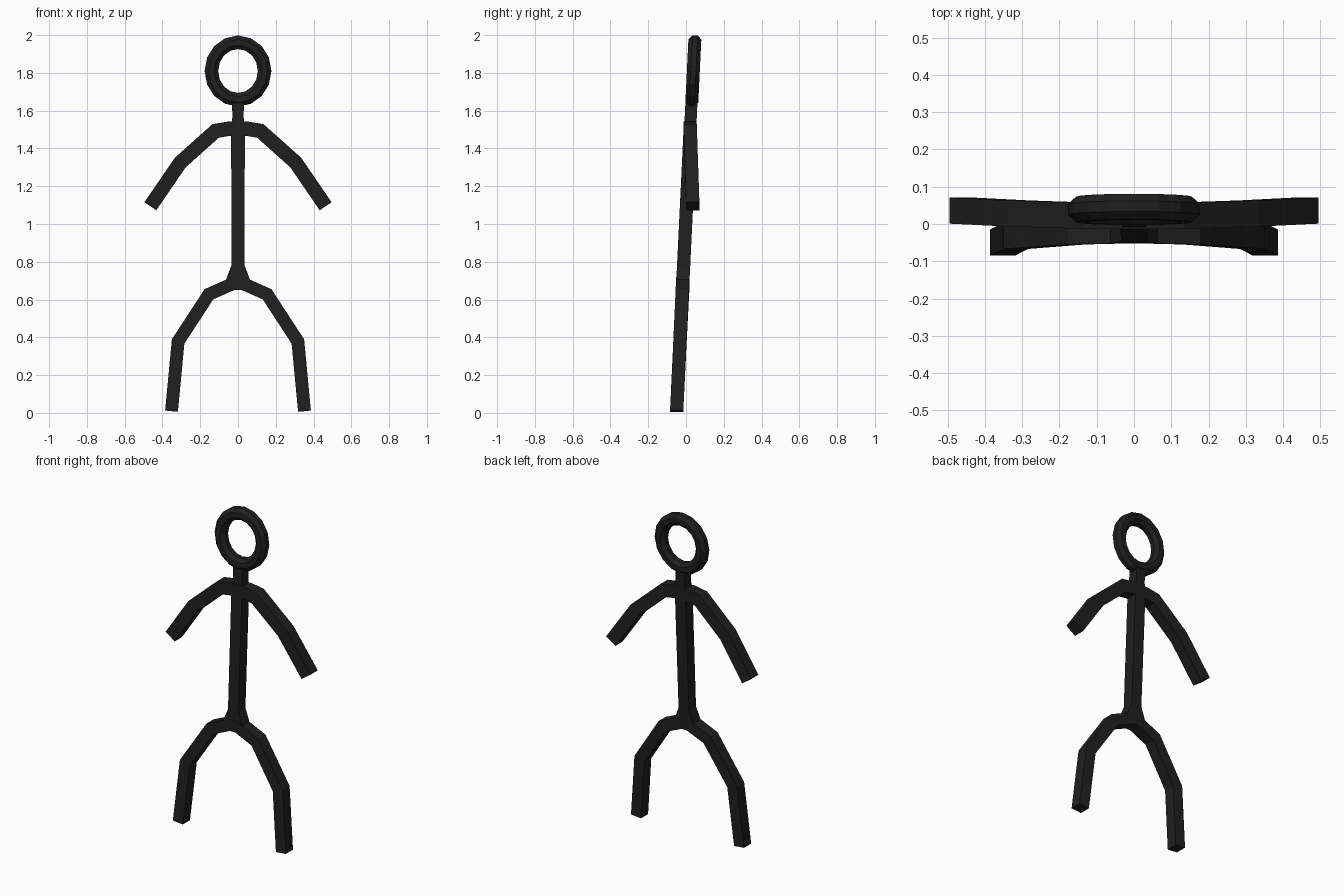
import bpy, bmesh, math
from mathutils import Vector

if "Cube" in bpy.data.objects:
    bpy.data.objects.remove(bpy.data.objects["Cube"])

black = bpy.data.materials.new("soft_black")
black.diffuse_color = (0.014, 0.014, 0.014, 1)
black.use_nodes = True
black.node_tree.nodes["Principled BSDF"].inputs["Base Color"].default_value = black.diffuse_color


def lean(z):
    """Depth of the gently leaning body axis at height z."""
    return -0.05 + 0.048 * z


def make(name, rings, closed=False):
    """Skin a list of equal-length vertex rings; cap the ends if open."""
    bm = bmesh.new()
    rows = [[bm.verts.new(p) for p in ring] for ring in rings]
    n = len(rows[0])
    for i in range(len(rows) if closed else len(rows) - 1):
        a, b = rows[i], rows[(i + 1) % len(rows)]
        for j in range(n):
            k = (j + 1) % n
            bm.faces.new((a[j], a[k], b[k], b[j]))
    if not closed:
        bm.faces.new(rows[0])
        bm.faces.new(rows[-1])
    bmesh.ops.recalc_face_normals(bm, faces=bm.faces)
    mesh = bpy.data.meshes.new(name)
    bm.to_mesh(mesh)
    bm.free()
    mesh.materials.append(black)
    obj = bpy.data.objects.new(name, mesh)
    bpy.context.collection.objects.link(obj)


def limb_pair(name, half, width, depth):
    """Mitred square bar through (x, y, z) points, mirrored across x = 0."""
    path = [Vector((-x, y, z)) for x, y, z in reversed(half)] + [Vector(p) for p in half]
    rings = []
    for i, p in enumerate(path):
        dirs = []
        for a, b in ((i - 1, i), (i, i + 1)):
            if a >= 0 and b < len(path):
                d = path[b] - path[a]
                dirs.append(Vector((d.x, 0, d.z)).normalized())
        t = sum(dirs, Vector()).normalized()
        side = Vector((-t.z, 0, t.x)) * (width / 2 / t.dot(dirs[0]))
        back = Vector((0, depth / 2, 0))
        rings.append([p + side + back, p + side - back, p - side - back, p - side + back])
    make(name, rings)


def post(name, profile, depth):
    """Upright bar from (z, half width) levels, following the lean."""
    h = depth / 2
    make(name, [[(-w, lean(z) - h, z), (w, lean(z) - h, z),
                 (w, lean(z) + h, z), (-w, lean(z) + h, z)] for z, w in profile])


# Arms with shoulders, drifting back toward the hands
limb_pair("arms", [(0.05, 0.021, 1.504), (0.118, 0.022, 1.493),
                   (0.306, 0.028, 1.325), (0.464, 0.036, 1.094)], 0.076, 0.07)

# Legs with hips
limb_pair("legs", [(0.025, lean(0.685), 0.685), (0.154, lean(0.628), 0.628),
                   (0.317, lean(0.378), 0.378), (0.352, lean(0.01), 0.009)], 0.068, 0.07)

# Torso flaring into the hips, and a slim neck
post("torso", [(0.685, 0.07), (0.71, 0.062), (0.78, 0.035), (1.48, 0.036)], 0.07)
post("neck", [(1.53, 0.034), (1.565, 0.03), (1.64, 0.031)], 0.064)

# Head: upright oval ring
head = []
for i in range(16):
    a = 2 * math.pi * i / 16
    ring = []
    for j in range(8):
        b = 2 * math.pi * (j + 0.5) / 8
        r = 0.039 * math.cos(b)
        z = 1.81 + (0.152 + r) * math.sin(a)
        ring.append(((0.141 + r) * math.cos(a), lean(z) + 0.002 + 0.037 * math.sin(b), z))
    head.append(ring)
make("head_ring", head, closed=True)
